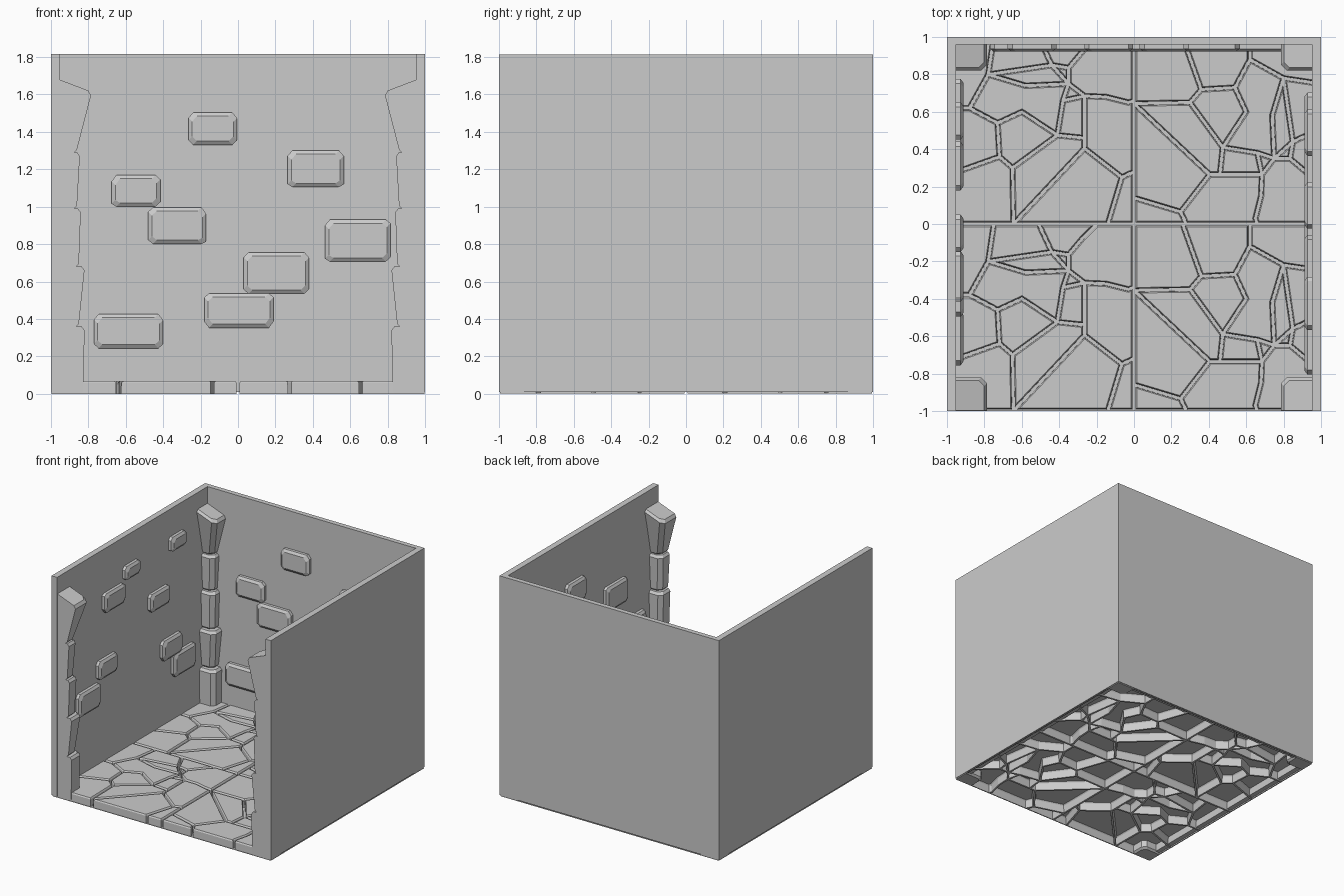
import bpy, bmesh, random

if "Cube" in bpy.data.objects:
    bpy.data.objects.remove(bpy.data.objects["Cube"])
random.seed(4)


def finish(name, bm):
    me = bpy.data.meshes.new(name)
    bm.to_mesh(me)
    bm.free()
    ob = bpy.data.objects.new(name, me)
    bpy.context.collection.objects.link(ob)
    return ob


def loft(name, rings):
    """Skin a stack of equal-sized rings and cap both ends."""
    bm = bmesh.new()
    vs = [[bm.verts.new(p) for p in r] for r in rings]
    n = len(rings[0])
    for a, b in zip(vs, vs[1:]):
        for i in range(n):
            j = (i + 1) % n
            bm.faces.new((a[i], a[j], b[j], b[i]))
    bm.faces.new(vs[0][::-1])
    bm.faces.new(vs[-1])
    bmesh.ops.recalc_face_normals(bm, faces=bm.faces)
    return finish(name, bm)


# Walls: one U-shaped plan, open at the front and top
plan = [(-1, -1), (-.95, -1), (-.95, .96), (.95, .96), (.95, -1), (1, -1), (1, 1), (-1, 1)]
loft("walls", [[(x, y, z) for x, y in plan] for z in (.01, 1.815)])

# Floor: one paving pattern of lettered corners, stones named by their corners
corners = dict(
    A=(0, 0), B=(1, 0), C=(1, 1), D=(0, 1), E=(.355, 0), F=(.86, 0), G=(1, .28), H=(1, .66),
    I=(.35, .3), J=(.28, .36), K=(0, .26), L=(.27, .54), M=(.12, .62), N=(0, .62),
    P=(.22, .8), Q=(.4, .6), T=(.59, .475), U=(.42, .74), V=(.62, .66), W=(.65, .75),
    X=(.735, .685), Y=(.56, .85), Z=(.65, .835), a=(.49, 1), b=(.73, .93), c=(.8, 1),
    d=(.735, .46), e=(.735, .405), f=(.935, .25), g=(.85, .68), h=(.97, .65), i=(.25, 1))
stones = ("AEIJK NKJLM DNMPi PiaY PUWY LMPUWVTQ IJLQT VXW YZW TVXd EedTI "
          "EFfe FBGf fGHhgXde XghHCcbZW aYZbc").split()


def floor_tile(name, place):
    bm = bmesh.new()
    vs = {}
    for k, (u, v) in corners.items():
        x, y = place(u, v)
        vs[k] = bm.verts.new((x * .998, y * .998, 0))
    for s in stones:
        face = bm.faces.new([vs[k] for k in s])
        face.normal_update()
        if face.normal.z < 0:
            face.normal_flip()
    tops = bm.faces[:]
    for thick, depth in ((.008, 0), (.001, .06), (.006, .01)):
        bmesh.ops.inset_individual(bm, faces=tops, thickness=thick, depth=depth,
                                   use_even_offset=True)
    finish(name, bm)


for row in (0, -1):
    floor_tile("floor_left", lambda u, v: (u - 1, v + row))
    floor_tile("floor_right", lambda u, v: (v, 1 - u + row))   # quarter turn

# Corner pillars: stacked blocks (bottom z, top z, bottom reach, top reach)
blocks = [(0, .36, .17, .175), (.36, .68, .145, .175), (.68, .99, .145, .155),
          (.99, 1.29, .135, .15), (1.29, 1.63, .135, .21)]


def pillar(name, sx, sy):
    rings = []
    for k, (z0, z1, r0, r1) in enumerate(blocks):
        for z, r in ((z0, r0 - .015), (z0 + .015, r0), (z1 - .02, r1), (z1, r1 - .015)):
            ex, ey = r, r - .035
            pts = [(0, 0), (ex, 0), (ex, ey - .03), (ex - .03, ey), (0, ey)]
            slope = .38 if k == 4 and z > 1.5 else 0
            rings.append([(sx * (.995 - p), sy * (.995 - q), z + slope * (.17 - p))
                          for p, q in pts])
    loft(name, rings)


for sx in (-1, 1):
    for sy in (-1, 1):
        pillar("corner_pillar", sx, sy)


# Raised wall bricks: rounded outline with a chamfered front
def brick(name, u, z, w, h, place):
    c = .025
    rings = []
    tilt = [random.uniform(-.008, .008) for _ in range(4)]
    for depth, inset in ((-.01, 0), (.024, 0), (.038, .02)):
        a, b = w / 2 - inset, h / 2 - inset
        pts = [(-a + c, -b), (a - c, -b), (a, -b + c), (a, b - c),
               (a - c, b), (-a + c, b), (-a, b - c), (-a, -b + c)]
        rings.append([place(u + p, z + q + tilt[k // 2], depth)
                      for k, (p, q) in enumerate(pts)])
    loft(name, rings)


back_bricks = [(-.135, 1.42, .26, .17), (.415, 1.2, .3, .2), (-.545, 1.08, .26, .17),
               (-.325, .895, .31, .2), (.64, .815, .35, .23), (.205, .645, .35, .22),
               (.005, .45, .37, .18), (-.585, .335, .37, .18)]
left_bricks = [(.55, 1.53, .2, .13), (-.05, 1.52, .2, .12), (-.28, 1.38, .27, .16),
               (.31, 1.14, .26, .15), (.47, .69, .26, .15), (.63, .52, .29, .19),
               (-.37, .85, .25, .15), (-.61, .66, .29, .19)]
for r in back_bricks:
    brick("back_wall_brick", *r, lambda u, z, d: (u, .96 - d, z))
    brick("right_wall_brick", *r, lambda u, z, d: (.95 - d, -u * .95 - .03, z - .06))
for r in left_bricks:
    brick("left_wall_brick", *r, lambda u, z, d: (-.95 + d, u, z))
